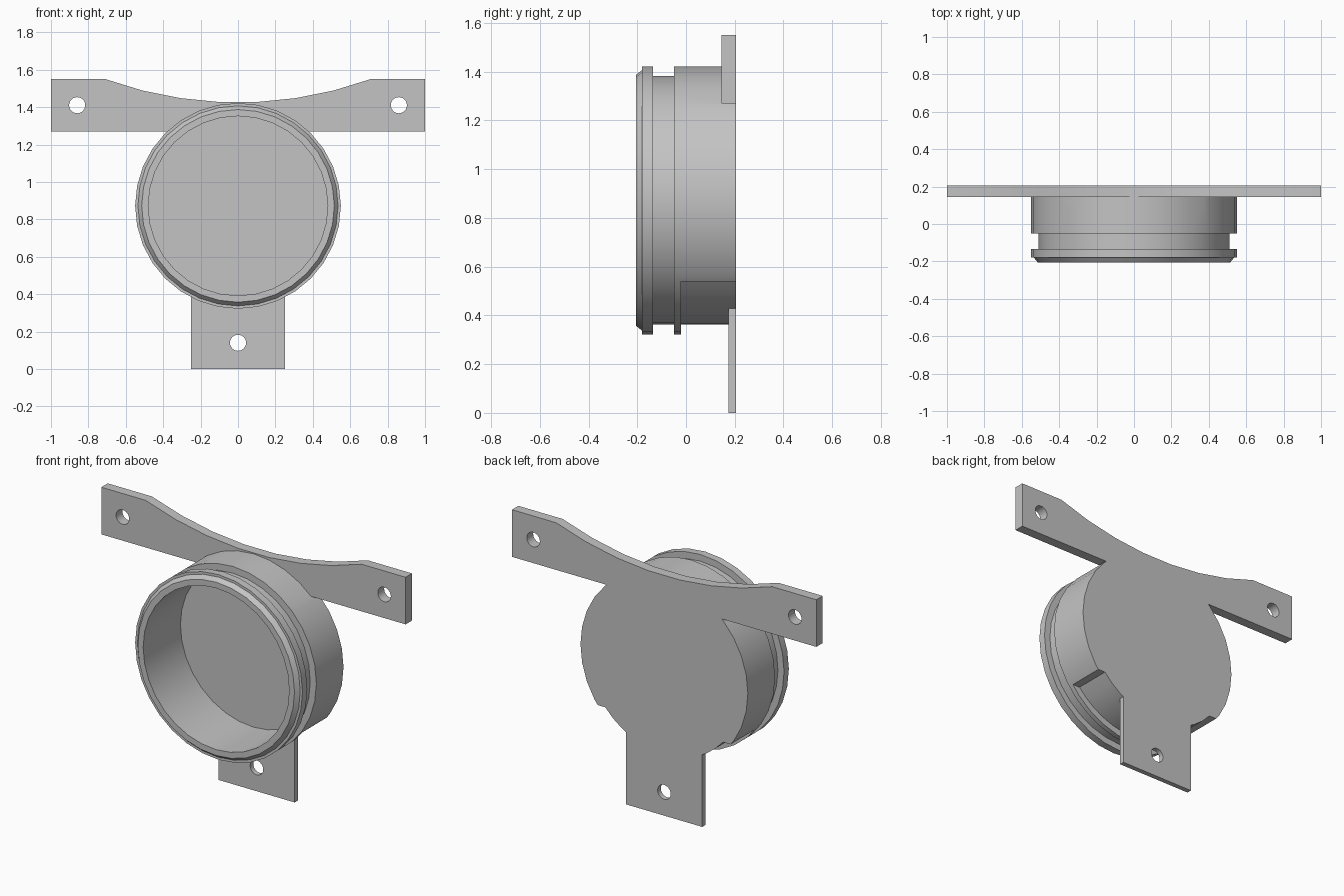
import bpy, bmesh, math

if "Cube" in bpy.data.objects:
    bpy.data.objects.remove(bpy.data.objects["Cube"])

CZ = 0.872          # height of the cup axis
BACK = 0.205        # rear face of the whole bracket
SEG = 32

grey = bpy.data.materials.new("grey")
grey.diffuse_color = (0.55, 0.55, 0.55, 1)
grey.use_nodes = True
grey.node_tree.nodes["Principled BSDF"].inputs["Base Color"].default_value = grey.diffuse_color


def make(name, bm):
    bmesh.ops.recalc_face_normals(bm, faces=bm.faces)
    me = bpy.data.meshes.new(name)
    bm.to_mesh(me)
    bm.free()
    me.materials.append(grey)
    ob = bpy.data.objects.new(name, me)
    bpy.context.collection.objects.link(ob)
    return ob


def slab(name, outline, y0, y1):
    """Extrude an (x, z) outline along y."""
    bm = bmesh.new()
    face = bm.faces.new([bm.verts.new((x, y0, z)) for x, z in outline])
    res = bmesh.ops.extrude_face_region(bm, geom=[face])
    verts = [g for g in res["geom"] if isinstance(g, bmesh.types.BMVert)]
    bmesh.ops.translate(bm, verts=verts, vec=(0, y1 - y0, 0))
    return make(name, bm)


def circle(cx, cz, r, n):
    return [(cx + r * math.sin(2 * math.pi * i / n), cz + r * math.cos(2 * math.pi * i / n))
            for i in range(n)]


def revolve(name, profile):
    """Spin an open (r, y) profile about the cup axis and cap both ends."""
    bm = bmesh.new()
    rings = [[bm.verts.new((x, y, z)) for x, z in circle(0, CZ, r, SEG)] for r, y in profile]
    for a, b in zip(rings, rings[1:]):
        for i in range(SEG):
            j = (i + 1) % SEG
            bm.faces.new((a[i], a[j], b[j], b[i]))
    bm.faces.new(rings[0])
    bm.faces.new(rings[-1])
    return make(name, bm)


def combine(target, other, op):
    mod = target.modifiers.new(op.lower(), "BOOLEAN")
    mod.operation, mod.solver, mod.object = op, "EXACT", other
    bpy.context.view_layer.objects.active = target
    bpy.ops.object.modifier_apply(modifier=mod.name)
    bpy.data.objects.remove(other, do_unlink=True)


# Cup: inner floor, bore, chamfered lip, collar, groove, body
body = revolve("cup_bracket", [
    (0.48, 0.145), (0.48, -0.205), (0.515, -0.205), (0.535, -0.18), (0.55, -0.18),
    (0.55, -0.135), (0.51, -0.135), (0.51, -0.05), (0.55, -0.05), (0.55, BACK)])

# Relief around the lower rear of the body
edge = math.acos((CZ - 0.54) / 0.51)
arc = [(0.51 * math.sin(a), CZ - 0.51 * math.cos(a))
       for a in (edge - 2 * edge * i / 12 for i in range(13))]
relief = slab("relief_cutter", [(-0.7, 0.54), (-0.7, 0.1), (0.7, 0.1), (0.7, 0.54)] + arc,
              -0.02, 0.3)
combine(body, relief, "DIFFERENCE")

# Upper mounting bar with a shallow curved top
R = 2.08
half = math.asin(0.71 / R)
curve = [(R * math.sin(a), 1.425 + R - R * math.cos(a))
         for a in (half - 2 * half * i / 7 for i in range(8))]
bar = slab("upper_bar", [(-1, 1.55), (-1, 1.27), (1, 1.27), (1, 1.55)] + curve, 0.145, BACK)
combine(body, bar, "UNION")

# Lower mounting tab
tab = slab("lower_tab", [(-0.25, 0), (0.25, 0), (0.25, 0.6), (-0.25, 0.6)], 0.175, BACK)
combine(body, tab, "UNION")

# Screw holes
for x, z in ((-0.86, 1.41), (0.86, 1.41), (0, 0.14)):
    combine(body, slab("hole_cutter", circle(x, z, 0.043, 24), 0, 0.4), "DIFFERENCE")

body.select_set(True)
bpy.context.view_layer.objects.active = body
bpy.ops.object.shade_smooth_by_angle(angle=math.radians(30))
